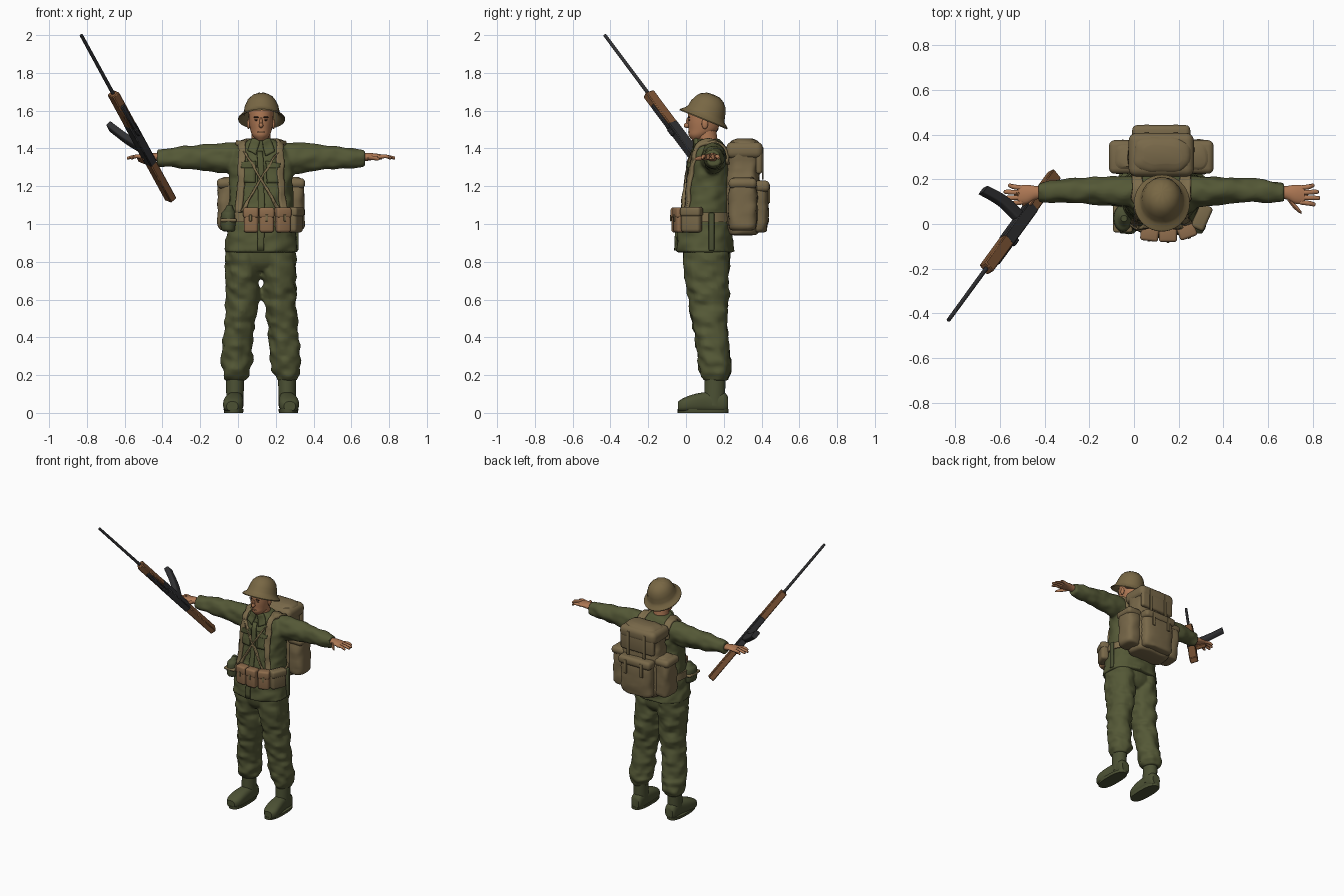
import bpy, bmesh, math
from mathutils import Vector, Matrix, noise

if "Cube" in bpy.data.objects:
    bpy.data.objects.remove(bpy.data.objects["Cube"], do_unlink=True)

MID = 0.122  # the figure's own centre line
X, Y, Z = Vector((1, 0, 0)), Vector((0, 1, 0)), Vector((0, 0, 1))
parts = []


def material(name, *rgb):
    linear = [((c / 255 + 0.055) / 1.055) ** 2.4 for c in rgb] + [1]
    mat = bpy.data.materials.new(name)
    mat.use_nodes = True
    mat.diffuse_color = linear
    shader = next(n for n in mat.node_tree.nodes if n.type == "BSDF_PRINCIPLED")
    shader.inputs["Base Color"].default_value = linear
    shader.inputs["Roughness"].default_value = 0.8
    return mat


cloth = material("olive cloth", 84, 88, 54)
leather = material("olive boots", 76, 81, 52)
canvas = material("tan canvas", 120, 104, 73)
webbing = material("tan webbing", 124, 108, 75)
pouch_brown = material("pouch brown", 142, 108, 76)
cover = material("helmet cover", 120, 103, 68)
skin = material("skin", 174, 120, 84)
hair_brown = material("dark brown", 62, 44, 32)
wood = material("wood", 128, 86, 54)
steel = material("dark steel", 48, 48, 50)


def finish(name, bm, mat):
    bmesh.ops.recalc_face_normals(bm, faces=bm.faces[:])
    mesh = bpy.data.meshes.new(name)
    bm.to_mesh(mesh)
    bm.free()
    mesh.materials.append(mat)
    obj = bpy.data.objects.new(name, mesh)
    bpy.context.collection.objects.link(obj)
    parts.append(obj)
    return obj


def smooth_keys(keys, steps):
    """Pass a smooth path through key sections (x, y, z, radius, radius)."""
    out = []
    for i in range(len(keys) - 1):
        a, b, c, d = (keys[min(max(i + k, 0), len(keys) - 1)] for k in (-1, 0, 1, 2))
        for s in range(steps):
            t = s / steps
            out.append([q + 0.5 * t * (r - p + t * (2 * p - 5 * q + 4 * r - e + t * (3 * (q - r) + e - p)))
                        for p, q, r, e in zip(a, b, c, d)])
    return out + [list(keys[-1])]


def tube(bm, keys, u=X, v=Y, sides=28, power=2.0, folds=0.0, steps=5):
    rings = []
    for x, y, z, ru, rv in smooth_keys(keys, steps):
        ring = []
        for i in range(sides):
            a = math.tau * i / sides
            cu, sv = (math.copysign(abs(f) ** (2 / power), f) for f in (math.cos(a), math.sin(a)))
            arm = u * (ru * cu) + v * (rv * sv)
            p = Vector((x, y, z)) + arm
            if folds:
                p += arm.normalized() * folds * noise.noise(Vector((p.x * 16, p.y * 16, p.z * 24)))
            ring.append(bm.verts.new(p))
        rings.append(ring)
    for low, high in zip(rings, rings[1:]):
        for i in range(sides):
            j = (i + 1) % sides
            bm.faces.new((low[i], low[j], high[j], high[i]))
    bm.faces.new(rings[0])
    bm.faces.new(rings[-1])


def loft(name, keys, mat, **options):
    bm = bmesh.new()
    tube(bm, keys, **options)
    return finish(name, bm, mat)


def side(keys, s):
    return [(MID + s * k[0], *k[1:]) for k in keys]


def central(keys):
    return [(MID, *k) for k in keys]


def box(name, center, size, mat, bevel=0.01, basis=None, segments=3):
    bm = bmesh.new()
    turn = basis.to_4x4() if basis else Matrix()
    bmesh.ops.create_cube(bm, size=1, matrix=Matrix.Translation(center) @ turn @ Matrix.Diagonal((*size, 1)))
    bmesh.ops.bevel(bm, geom=bm.edges[:], offset=bevel, segments=segments, profile=0.5, affect="EDGES")
    return finish(name, bm, mat)


def ball(name, center, radii, mat):
    bm = bmesh.new()
    bmesh.ops.create_uvsphere(bm, u_segments=20, v_segments=12, radius=1,
                              matrix=Matrix.Translation(center) @ Matrix.Diagonal((*radii, 1)))
    return finish(name, bm, mat)


def fuse(obj):
    remesh = obj.modifiers.new("fuse", "REMESH")
    remesh.mode = "VOXEL"
    remesh.voxel_size = 0.008
    remesh.use_smooth_shade = True
    relax = obj.modifiers.new("relax", "SMOOTH")
    relax.iterations = 3


def ribbon(name, points, width, mat, across=X, thick=0.01):
    """Flat band laid onto the jacket."""
    bm, rows, steps = bmesh.new(), [], 8
    pts = [Vector(p) for p in points]
    path = [a.lerp(b, s / steps) for a, b in zip(pts, pts[1:]) for s in range(steps)] + [pts[-1]]
    for p in path:
        rows.append([bm.verts.new(p + across * width * (k / 4 - 0.5)) for k in range(5)])
    for r, q in zip(rows, rows[1:]):
        for k in range(4):
            bm.faces.new((r[k], r[k + 1], q[k + 1], q[k]))
    obj = finish(name, bm, mat)
    wrap = obj.modifiers.new("lay on jacket", "SHRINKWRAP")
    wrap.target = jacket
    wrap.wrap_mode = "ABOVE_SURFACE"
    wrap.offset = 0.004
    obj.modifiers.new("thickness", "SOLIDIFY").thickness = thick
    obj.modifiers["thickness"].offset = 0


SIDES = (("left", 1), ("right", -1))

# Jacket: torso and sleeves fused into one skin
bm = bmesh.new()
tube(bm, central([(.10, .85, .195, .152), (.10, .92, .188, .15), (.10, 1.0, .176, .143), (.11, 1.08, .172, .13),
                  (.12, 1.2, .17, .115), (.125, 1.3, .172, .108), (.13, 1.38, .16, .092),
                  (.125, 1.42, .11, .075), (.115, 1.45, .062, .062)]), sides=48, folds=.012, power=2.3)
for label, s in SIDES:
    tube(bm, side([(.08, .14, 1.345, .07, .075), (.18, .145, 1.35, .067, .083), (.26, .148, 1.35, .062, .075),
                   (.36, .15, 1.35, .056, .064), (.48, .145, 1.35, .05, .053), (.55, .143, 1.35, .043, .045)], s),
         u=Y, v=Z, folds=.012)
jacket = finish("jacket", bm, cloth)
fuse(jacket)

# Trousers
bm = bmesh.new()
tube(bm, central([(.11, .75, .08, .08), (.11, .8, .165, .115), (.105, .9, .175, .125)]))
for label, s in SIDES:
    tube(bm, side([(.09, .105, .88, .092, .122), (.093, .11, .75, .095, .12), (.1, .118, .6, .086, .104),
                   (.116, .128, .45, .079, .09), (.128, .148, .3, .079, .087), (.134, .156, .22, .074, .082),
                   (.138, .16, .17, .053, .06)], s), folds=.02)
fuse(finish("trousers", bm, cloth))

# Boots
for label, s in SIDES:
    bm = bmesh.new()
    tube(bm, side([(.138, .222, .05, .03, .035), (.138, .2, .055, .042, .053), (.138, .13, .057, .045, .055),
                   (.145, .05, .052, .052, .049), (.15, -.01, .042, .05, .038), (.152, -.042, .035, .03, .025)], s),
         u=X, v=Z, power=2.6)
    tube(bm, side([(.138, .15, .04, .045, .055), (.138, .155, .2, .048, .055)], s))
    finish(label + "_boot", bm, leather)
    loft(label + "_sole", side([(.145, .09, 0, .05, .134), (.145, .09, .02, .053, .136)], s), leather, power=2.6)

# Hands
for label, s in SIDES:
    bm = bmesh.new()
    tube(bm, side([(.52, .14, 1.352, .028, .024), (.56, .14, 1.355, .03, .021), (.6, .133, 1.357, .042, .017),
                   (.64, .13, 1.355, .042, .013)], s), u=Y, v=Z, sides=16)
    for i, reach in enumerate((.69, .71, .705, .685)):
        y, tip = .098 + .021 * i, .088 + .028 * i
        tube(bm, side([(.62, y, 1.355, .011, .011), (.66, (y + tip) / 2, 1.358, .011, .01),
                       (reach - .006, tip, 1.35, .009, .008), (reach, tip, 1.349, .004, .004)], s),
             u=Y, v=Z, sides=10)
    tube(bm, side([(.565, .125, 1.353, .02, .014), (.59, .088, 1.35, .015, .012), (.615, .062, 1.346, .011, .01),
                   (.628, .05, 1.344, .005, .005)], s), u=Y, v=Z, sides=10)
    finish(label + "_hand", bm, skin)

# Head and face
loft("neck", central([(.12, 1.38, .055, .055), (.105, 1.52, .048, .052)]), skin)
loft("head", central([(.06, 1.443, .022, .027), (.07, 1.468, .045, .055), (.09, 1.5, .057, .077),
                      (.095, 1.55, .064, .085), (.1, 1.62, .065, .084), (.1, 1.65, .05, .06)]), skin)
ball("nose", (MID, .005, 1.522), (.012, .017, .014), skin)
ball("nose_bridge", (MID, .011, 1.54), (.008, .011, .024), skin)
ball("mouth", (MID, .015, 1.487), (.02, .006, .004), pouch_brown)
ball("hair", (MID, .13, 1.57), (.066, .062, .06), hair_brown)
for label, s in SIDES:
    ball(label + "_ear", (MID + s * .066, .1, 1.53), (.009, .017, .027), skin)
    ball(label + "_eye", (MID + s * .024, .018, 1.55), (.011, .005, .004), hair_brown)
    ball(label + "_eyebrow", (MID + s * .025, .015, 1.565), (.016, .006, .004), hair_brown)

# Helmet: lumpy covered bowl, turned on a profile and tipped back
bm = bmesh.new()
outline = [(.003, .122), (.035, .117), (.062, .102), (.08, .08), (.092, .05), (.098, .02), (.106, .004),
           (.12, -.006), (.13, -.016), (.129, -.022), (.112, -.014), (.095, 0), (.085, .04), (.055, .08), (.003, .1)]
tilt = Matrix.Translation((MID + .003, .1, 1.572)) @ Matrix.Rotation(math.radians(-22), 4, "X")
rings = []
for row, (r, h) in enumerate(outline):
    ring = []
    for i in range(36):
        a = math.tau * i / 36
        lump = 1 + (.018 if (i // 2 + row) % 2 and 0 < row < 7 else 0)
        ring.append(bm.verts.new(tilt @ Vector((r * lump * .96 * math.cos(a), r * lump * 1.05 * math.sin(a), h * lump))))
    rings.append(ring)
for p, q in zip(rings, rings[1:]):
    for i in range(36):
        bm.faces.new((p[i - 1], p[i], q[i], q[i - 1]))
bm.faces.new(rings[0])
bm.faces.new(rings[-1])
finish("helmet", bm, cover)

# Jacket details and straps
ribbon("button_placket", [(MID, -.02, 1.4), (MID, -.03, 1.1), (MID, -.07, .86)], .035, cloth, thick=.012)
for label, s in SIDES:
    def at(dx, y, z):
        return (MID + s * dx, y, z)
    lean = Vector((s, 0, .5)).normalized()
    ribbon(label + "_collar", [at(.03, .05, 1.45), at(.05, .01, 1.385)], .055, cloth, lean, .016)
    ribbon(label + "_chest_pocket", [at(.07, -.01, 1.33), at(.07, -.02, 1.22)], .08, cloth, thick=.016)
    ribbon(label + "_pocket_flap", [at(.07, -.01, 1.335), at(.07, -.01, 1.3)], .085, cloth, thick=.026)
    ribbon(label + "_pack_strap", [at(.11, .25, 1.32), at(.108, .2, 1.43), at(.106, .12, 1.46), at(.106, .03, 1.4),
                                   at(.112, 0, 1.25), at(.13, -.01, 1.06)], .045, webbing, thick=.02)
    cross = Vector((.83, 0, s * .56))
    ribbon(label + "_cross_strap", [at(.095, -.01, 1.39), at(0, -.02, 1.24), at(-.1, -.03, 1.08)], .028, webbing, cross, .03)

# Belt kit
loft("belt", central([(.10, 1.01, .186, .152), (.10, 1.06, .184, .148)]), webbing, power=2.3, sides=48)
for i, (dx, y, turn) in enumerate(((-.052, -.045, -.12), (.03, -.05, 0), (.115, -.033, .35))):
    basis = Matrix.Rotation(turn, 3, "Z")
    place = Vector((MID + dx, y, 1.02))
    box(f"front_pouch_{i + 1}", place, (.076, .055, .13), pouch_brown, .014, basis)
    box(f"front_pouch_flap_{i + 1}", place + Z * .04, (.081, .062, .055), pouch_brown, .012, basis)
    box(f"front_pouch_tab_{i + 1}", place + basis @ Vector((0, -.031, .012)), (.014, .006, .035), webbing, .002, basis)
basis = Matrix.Rotation(1.15, 3, "Z")
box("left_side_pouch", (MID + .18, .03, 1.02), (.11, .055, .13), canvas, .018, basis)
box("left_side_flap", (MID + .182, .03, 1.065), (.115, .062, .05), canvas, .014, basis)
box("scabbard", (MID + .19, .135, .96), (.018, .03, .2), leather, .006)
loft("canteen", [(-.045, .025, .96, .025, .04), (-.05, .025, .975, .04, .058), (-.05, .025, 1.05, .04, .058),
                 (-.047, .025, 1.075, .025, .035), (-.045, .025, 1.1, .014, .014)], leather)
box("canteen_band", (-.05, .025, 1.02), (.086, .124, .018), webbing, .008)

# Backpack
loft("pack_body", central([(.3, .94, .1, .045), (.3, .955, .14, .08), (.3, 1.05, .16, .095), (.3, 1.2, .155, .092),
                           (.3, 1.3, .14, .085), (.31, 1.39, .14, .09), (.31, 1.435, .125, .072),
                           (.31, 1.452, .085, .04)]), canvas, power=3.4, folds=.012, sides=40)
loft("pack_back_pocket", central([(.385, .955, .09, .025), (.385, .975, .12, .045), (.385, 1.09, .128, .053),
                                  (.385, 1.21, .12, .045), (.385, 1.225, .1, .025)]), canvas, power=3.2, folds=.01)
box("pack_pocket_flap", (MID, .4, 1.2), (.26, .085, .06), canvas, .022)
box("pack_lid", (MID, .31, 1.39), (.292, .195, .09), canvas, .035, segments=5)
box("pack_lid_fall", (MID, .387, 1.335), (.27, .034, .14), canvas, .015)
for label, s in SIDES:
    loft(label + "_pack_pocket", side([(.16, .3, .965, .04, .05), (.17, .3, .985, .056, .07), (.172, .3, 1.1, .059, .076),
                                       (.168, .3, 1.22, .055, .068), (.16, .3, 1.25, .035, .045)], s),
         canvas, power=3, folds=.01)
    box(label + "_side_flap", (MID + s * .175, .3, 1.215), (.118, .15, .055), canvas, .024)
    box(label + "_lid_strap", (MID + s * .065, .407, 1.32), (.022, .008, .17), webbing, .003)
    box(label + "_pocket_strap", (MID + s * .065, .44, 1.16), (.022, .01, .1), webbing, .003)

# Rifle: all parts placed along one axis from muzzle to butt
muzzle, butt = Vector((-.83, -.43, 2.0)), Vector((-.355, .22, 1.13))
axis = (butt - muzzle).normalized()
length = (butt - muzzle).length
down = Vector((-.18, .13, .12))
down = (down - axis * down.dot(axis)).normalized()
across = down.cross(axis)
frame = Matrix((across, down, axis)).transposed()


def along(t, drop=0.0):
    return muzzle + axis * length * t + down * drop


def gun_box(name, t0, t1, wide, tall, mat, drop=0.0):
    box(name, along((t0 + t1) / 2, drop), (wide, tall, (t1 - t0) * length), mat, .005, frame, 1)


loft("barrel", [(*along(0), .009, .009), (*along(.4), .01, .01)], steel, u=across, v=down, sides=12, steps=1)
gun_box("handguard", .355, .55, .045, .056, wood)
gun_box("gas_tube", .42, .56, .026, .02, steel, -.026)
gun_box("receiver", .54, .78, .046, .06, steel)
gun_box("rear_sight", .56, .6, .02, .02, steel, -.036)
gun_box("stock", .77, 1, .042, .056, wood)
gun_box("pistol_grip", .755, .79, .03, .09, wood, .055)
loft("magazine", [(*along(.69), .02, .03), (-.585, .1, 1.447, .019, .029), (-.675, .152, 1.515, .018, .028)],
     steel, u=across, v=axis, power=5, sides=24)

# Smooth shading with crisp edges
bpy.ops.object.select_all(action="DESELECT")
for obj in parts:
    obj.select_set(True)
bpy.context.view_layer.objects.active = jacket
bpy.ops.object.shade_smooth_by_angle(angle=math.radians(40))
